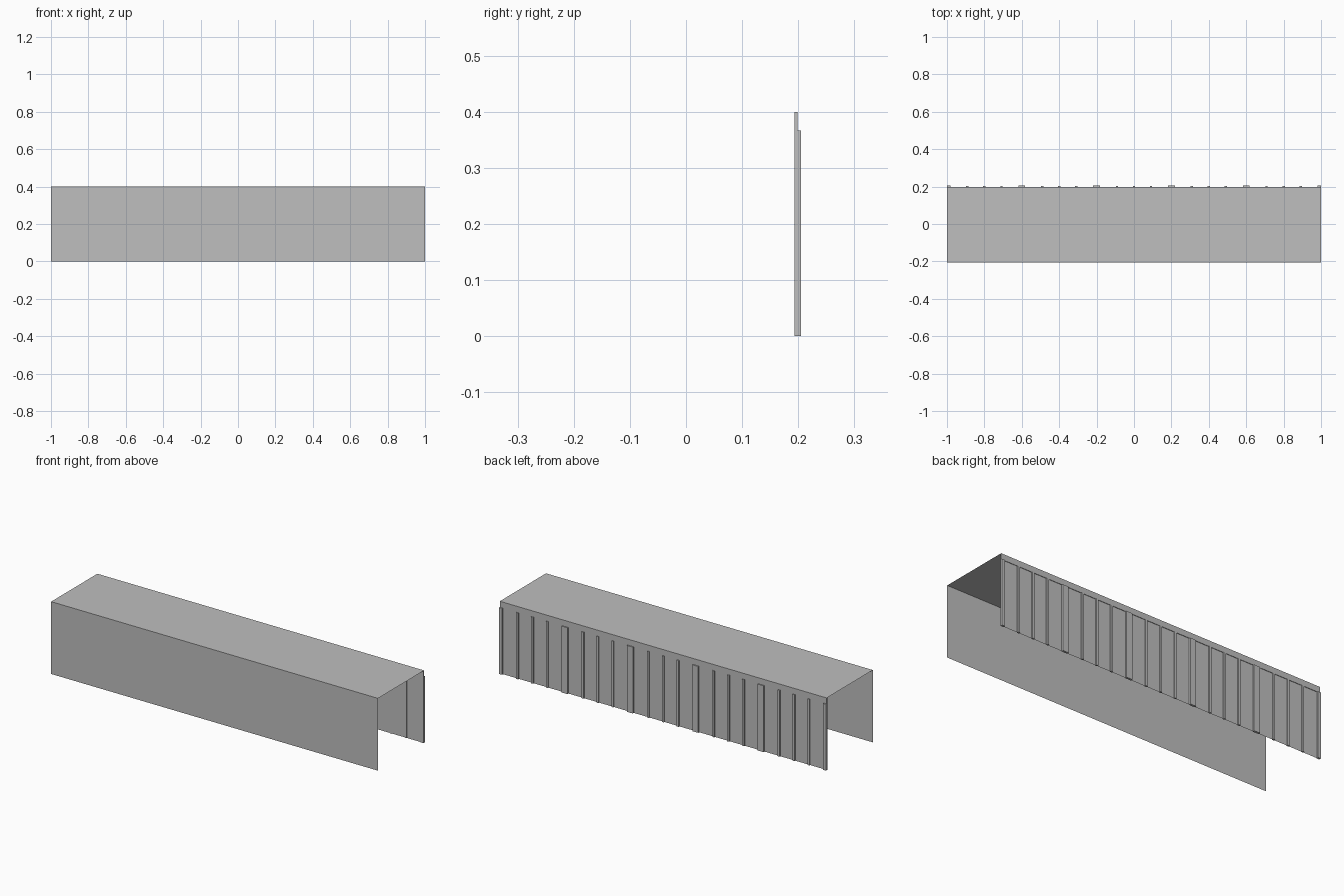
import bpy
import bmesh
from mathutils import Vector

cube = bpy.data.objects.get("Cube")
if cube:
    bpy.data.objects.remove(cube, do_unlink=True)

grey = bpy.data.materials.new("plain grey")
grey.use_nodes = True
grey.diffuse_color = (0.52, 0.52, 0.52, 1)
grey.node_tree.nodes["Principled BSDF"].inputs["Base Color"].default_value = grey.diffuse_color

HALF, BACK, HEIGHT = 1.0, 0.205, 0.40
INNER, FACE, GLAZING = 0.193, 0.199, 0.196
HEAD = 0.367
BAYS, PANES = 5, 4
POST, MULLION = 0.036, 0.012


def finish(name, bm):
    mesh = bpy.data.meshes.new(name)
    bm.to_mesh(mesh)
    bm.free()
    mesh.materials.append(grey)
    obj = bpy.data.objects.new(name, mesh)
    bpy.context.collection.objects.link(obj)


def sheet(name, corners):
    bm = bmesh.new()
    bm.faces.new([bm.verts.new(c) for c in corners])
    finish(name, bm)


def box(name, low, high):
    bm = bmesh.new()
    bmesh.ops.create_cube(bm, size=1)
    low, high = Vector(low), Vector(high)
    for v in bm.verts:
        v.co = (low + high) / 2 + v.co * (high - low)
    finish(name, bm)


# Thin front wall and roof, open at both ends
sheet("front_wall", [(-HALF, -BACK, 0), (HALF, -BACK, 0),
                     (HALF, -BACK, HEIGHT), (-HALF, -BACK, HEIGHT)])
sheet("roof", [(-HALF, -BACK, HEIGHT), (HALF, -BACK, HEIGHT),
               (HALF, FACE, HEIGHT), (-HALF, FACE, HEIGHT)])

# Header beam above the back bays
box("header", (-HALF, INNER, HEAD), (HALF, FACE, HEIGHT))

# Posts between bays, half width at the ends
bay = 2 * HALF / BAYS
for i in range(BAYS + 1):
    x = -HALF + i * bay
    left, right = max(x - POST / 2, -HALF), min(x + POST / 2, HALF)
    box(f"post_{i + 1}", (left, INNER, 0), (right, BACK, HEAD))

# Recessed panel and slim mullions in each bay
clear = bay - POST
for i in range(BAYS):
    start = -HALF + i * bay + POST / 2
    end = start + clear
    sheet(f"panel_{i + 1}", [(end, GLAZING, 0), (start, GLAZING, 0),
                             (start, GLAZING, HEAD), (end, GLAZING, HEAD)])
    for j in range(1, PANES):
        x = start + clear * j / PANES
        box(f"mullion_{i + 1}_{j}", (x - MULLION / 2, INNER, 0),
            (x + MULLION / 2, 0.203, HEAD))
